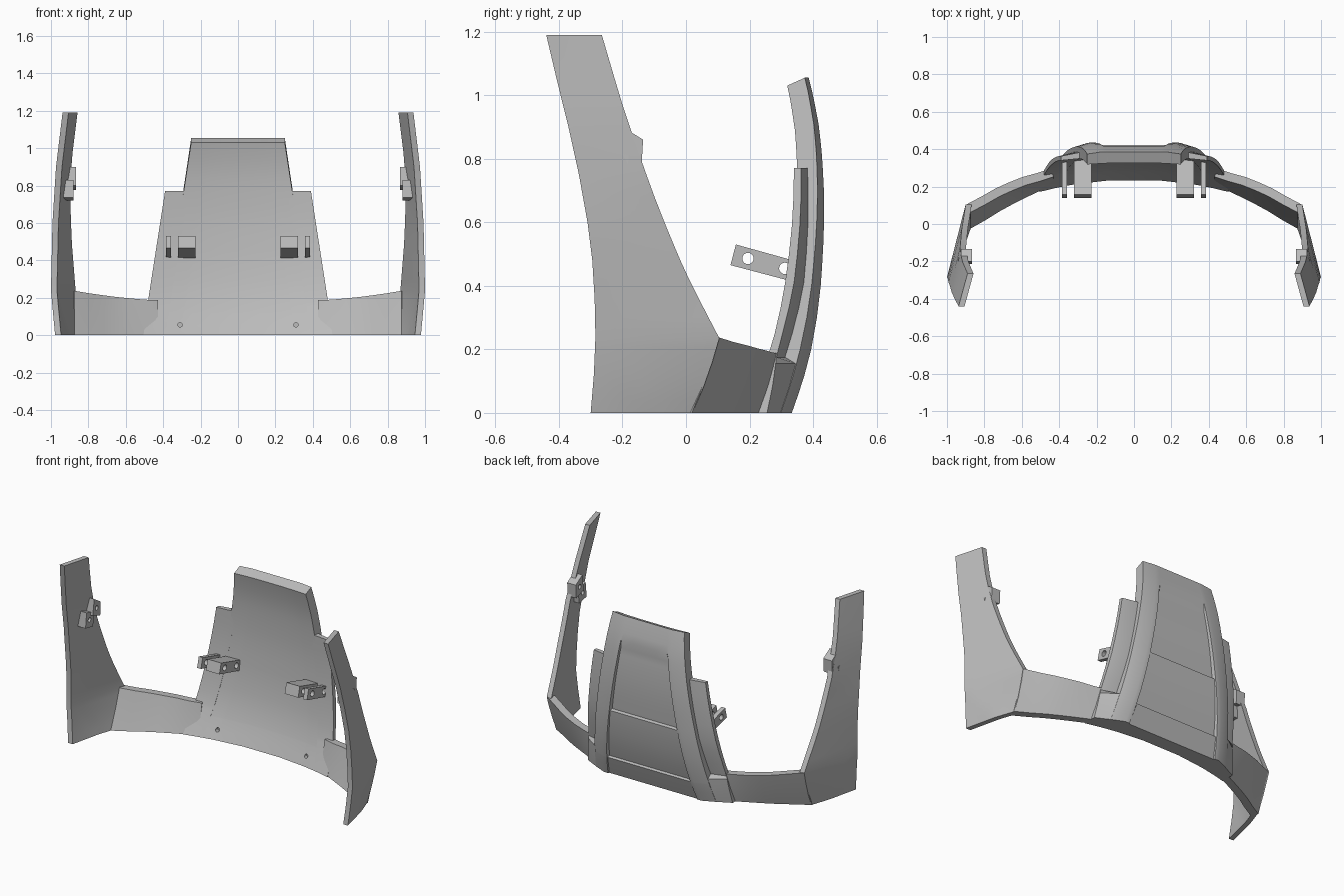
import bpy, bmesh, math
from mathutils import Matrix

if "Cube" in bpy.data.objects:
    bpy.data.objects.remove(bpy.data.objects["Cube"])

grey = bpy.data.materials.new("plain grey")
grey.diffuse_color = (0.5, 0.5, 0.5, 1)
grey.use_nodes = True
grey.node_tree.nodes["Principled BSDF"].inputs["Base Color"].default_value = grey.diffuse_color


def lerp(table, t):
    """Piecewise linear lookup in a list of (t, value)."""
    if t <= table[0][0]:
        return table[0][1]
    for (a, va), (b, vb) in zip(table, table[1:]):
        if t <= b:
            return va + (vb - va) * (t - a) / (b - a)
    return table[-1][1]


def finish(ob, mirror=True, angle=25):
    ob.data.materials.clear()
    ob.data.materials.append(grey)
    bpy.ops.object.select_all(action='DESELECT')
    ob.select_set(True)
    bpy.context.view_layer.objects.active = ob
    bpy.ops.object.shade_smooth_by_angle(angle=math.radians(angle))
    if mirror:
        ob.modifiers.new("mirror", 'MIRROR')
    return ob


def loft(name, rings, mirror=True):
    """Closed solid through equal-length rings, capped at both ends."""
    bm = bmesh.new()
    vr = [[bm.verts.new(p) for p in r] for r in rings]
    n = len(vr[0])
    for a, b in zip(vr, vr[1:]):
        for i in range(n):
            j = (i + 1) % n
            bm.faces.new((a[i], a[j], b[j], b[i]))
    # caps as strips between the facing halves of the ring
    for r in (vr[0], vr[-1]):
        for i in range(n // 2 - 1):
            bm.faces.new((r[i], r[i + 1], r[n - 2 - i], r[n - 1 - i]))
    bmesh.ops.recalc_face_normals(bm, faces=bm.faces)
    me = bpy.data.meshes.new(name)
    bm.to_mesh(me)
    bm.free()
    ob = bpy.data.objects.new(name, me)
    bpy.context.collection.objects.link(ob)
    return finish(ob, mirror)


# Shared back profile: outermost y by height, and inner face
BACK = [(0, .333), (.1, .368), (.2, .394), (.3, .412), (.4, .424), (.5, .431), (.6, .435),
        (.7, .434), (.8, .429), (.9, .419), (1, .4), (1.055, .386)]
THICK = [(0, .095), (.19, .082), (.77, .068), (1.055, .058)]
BOW = [(0, .26), (.19, .2), (.77, .15)]


def back(z):
    return lerp(BACK, z)


def inner(x, z):
    return back(z) - lerp(THICK, z) - lerp(BOW, z) * x * x


def centre_w(z):
    return lerp([(0, .42), (.77, .293), (1.055, .25)], z)


def side_w(z):
    return lerp([(0, .505), (.19, .48), (.77, .39)], z)


# Centre panel: raised frame with three stepped inset panels
INSET = [(0, .008), (.12, .004), (.126, .022), (.45, .005), (.456, .024), (.86, .012), (.91, 0)]
CHAMFER = [(0, .035), (.19, .035), (.77, .018), (1.055, .012)]
rings = []
for z in (0, .06, .12, .126, .2, .3, .4, .45, .456, .54, .62, .7, .77, .82, .86, .91, .96, 1.01, 1.055):
    w, y, d = centre_w(z), back(z), lerp(INSET, z)
    half = [(w, y - lerp(CHAMFER, z)), (w - .08, y), (w - .108, y), (w - .112, y - d), (w * .3, y - d)]
    outer = half + [(-x, v) for x, v in reversed(half)]
    zi = z * 1.03 / 1.055
    rings.append([(x, v, z) for x, v in outer] + [(x, inner(x, z), zi) for x, _ in reversed(outer)])
centre = loft("centre_panel", rings, mirror=False)

# Two blind pin holes low on the inner face
for s in (-1, 1):
    bpy.ops.mesh.primitive_cylinder_add(vertices=16, radius=.012, depth=.1,
                                        location=(s * .31, .208, .055), rotation=(math.pi / 2, 0, 0))
    cutter = bpy.context.object
    m = centre.modifiers.new("hole", 'BOOLEAN')
    m.object, m.operation, m.solver = cutter, 'DIFFERENCE', 'EXACT'
    bpy.context.view_layer.objects.active = centre
    bpy.ops.object.modifier_apply(modifier=m.name)
    bpy.data.objects.remove(cutter)

# Side plates stepped down beside the centre panel
STEP = [(0, .036), (.155, .037), (.175, .076), (.4, .054), (.77, .048)]
EDGE = [(0, .078), (.19, .105), (.4, .085), (.77, .068)]
rings = []
for z in (0, .08, .155, .175, .25, .33, .41, .5, .59, .68, .77):
    a, b, y = centre_w(z), side_w(z), back(z)
    outer = [(a - .03, y - lerp(STEP, z)), (a, y - lerp(STEP, z)), (b, y - lerp(EDGE, z))]
    ins = [(x, min(inner(x, z), v - .018)) for x, v in reversed(outer)]
    rings.append([(x, v, z) for x, v in outer + ins])
loft("side_plate", rings)

# Lower band from the side plate to the wing: x, y at base, y at top, top height
rings = []
for x, y0, y1, zt in ((.45, .25, .295, .187), (.52, .222, .272, .19), (.6, .183, .25, .197),
                      (.67, .148, .222, .204), (.74, .11, .19, .213), (.81, .066, .15, .223),
                      (.895, .018, .105, .237)):
    mid = (y0 + y1) / 2 + .004
    rings.append([(x, y0, 0), (x, mid, zt / 2), (x, y1, zt),
                  (x - .022, y1 - .042, zt), (x - .022, mid - .042, zt / 2), (x - .022, y0 - .042, 0)])
loft("lower_band", rings)

# Tall side wing, with its lower front corner folded inward
FRONT_Y = [(0, -.3), (.12, -.29), (.24, -.285), (.35, -.287), (.48, -.295), (.6, -.31), (.75, -.337),
           (.9, -.37), (1.05, -.407), (1.19, -.44)]
REAR_Y = [(0, .02), (.08, .055), (.16, .083), (.235, .105), (.35, .045), (.45, -.005), (.58, -.06),
          (.7, -.107), (.85, -.16), (.97, -.2), (1.08, -.233), (1.19, -.265)]
FRONT_X = [(0, 1.0), (.24, 1.0), (.6, .992), (.9, .973), (1.19, .938)]
REAR_X = [(0, .89), (.235, .9), (.5, .921), (.75, .93), (.95, .92), (1.19, .89)]
FOLD = math.hypot(.185, .24)
rings = []
for z in (0, .04, .08, .12, .16, .2, .235, .3, .36, .42, .48, .54, .6, .68, .75, .83, .9, .98, 1.05, 1.12, 1.19):
    outer = []
    for i in range(13):
        t = i / 12
        y = lerp(FRONT_Y, z) * (1 - t) + lerp(REAR_Y, z) * t
        x = lerp(FRONT_X, z) * (1 - t) + lerp(REAR_X, z) * t
        past = (-.24 * (y + .1) - .185 * z) / FOLD      # distance beyond the fold line
        outer.append((x - .14 * max(0, past), y, z))
    rings.append(outer + [(x - .032, y, z) for x, y, z in reversed(outer)])
loft("side_wing", rings)


# Drilled lugs: a quad in the y-z plane with round holes, extruded along x
def lug(name, x0, x1, quad, holes, r=.018):
    cu = bpy.data.curves.new(name, 'CURVE')
    cu.dimensions, cu.fill_mode, cu.extrude = '2D', 'BOTH', (x1 - x0) / 2
    loops = [quad] + [[(y + r * math.cos(k * math.pi / 10), z + r * math.sin(k * math.pi / 10))
                       for k in range(20)] for y, z in holes]
    for pts in loops:
        sp = cu.splines.new('POLY')
        sp.points.add(len(pts) - 1)
        for p, (y, z) in zip(sp.points, pts):
            p.co = (y, z, 0, 1)
        sp.use_cyclic_u = True
    ob = bpy.data.objects.new(name, cu)
    bpy.context.collection.objects.link(ob)
    bpy.ops.object.select_all(action='DESELECT')
    ob.select_set(True)
    bpy.context.view_layer.objects.active = ob
    bpy.ops.object.convert(target='MESH')
    ob = bpy.context.object
    ob.data.transform(Matrix(((0, 0, 1, (x0 + x1) / 2), (1, 0, 0, 0), (0, 1, 0, 0), (0, 0, 0, 1))))
    bm = bmesh.new()
    bm.from_mesh(ob.data)
    bmesh.ops.remove_doubles(bm, verts=bm.verts, dist=1e-5)
    bmesh.ops.recalc_face_normals(bm, faces=bm.faces)
    bm.to_mesh(ob.data)
    bm.free()
    return finish(ob)


BAR = [(.157, .53), (.14, .465), (.345, .411), (.355, .475)]
PINS = [(.195, .486), (.311, .455)]
lug("thick_back_lug", .228, .322, BAR, PINS)
lug("thin_back_lug", .357, .384, BAR, PINS)
lug("lower_wing_lug", .88, .94, [(-.265, .735), (-.19, .72), (-.18, .81), (-.255, .83)], [(-.225, .775)], .014)
lug("upper_wing_lug", .865, .925, [(-.215, .80), (-.14, .775), (-.135, .86), (-.2, .9)], [(-.175, .835)], .014)
